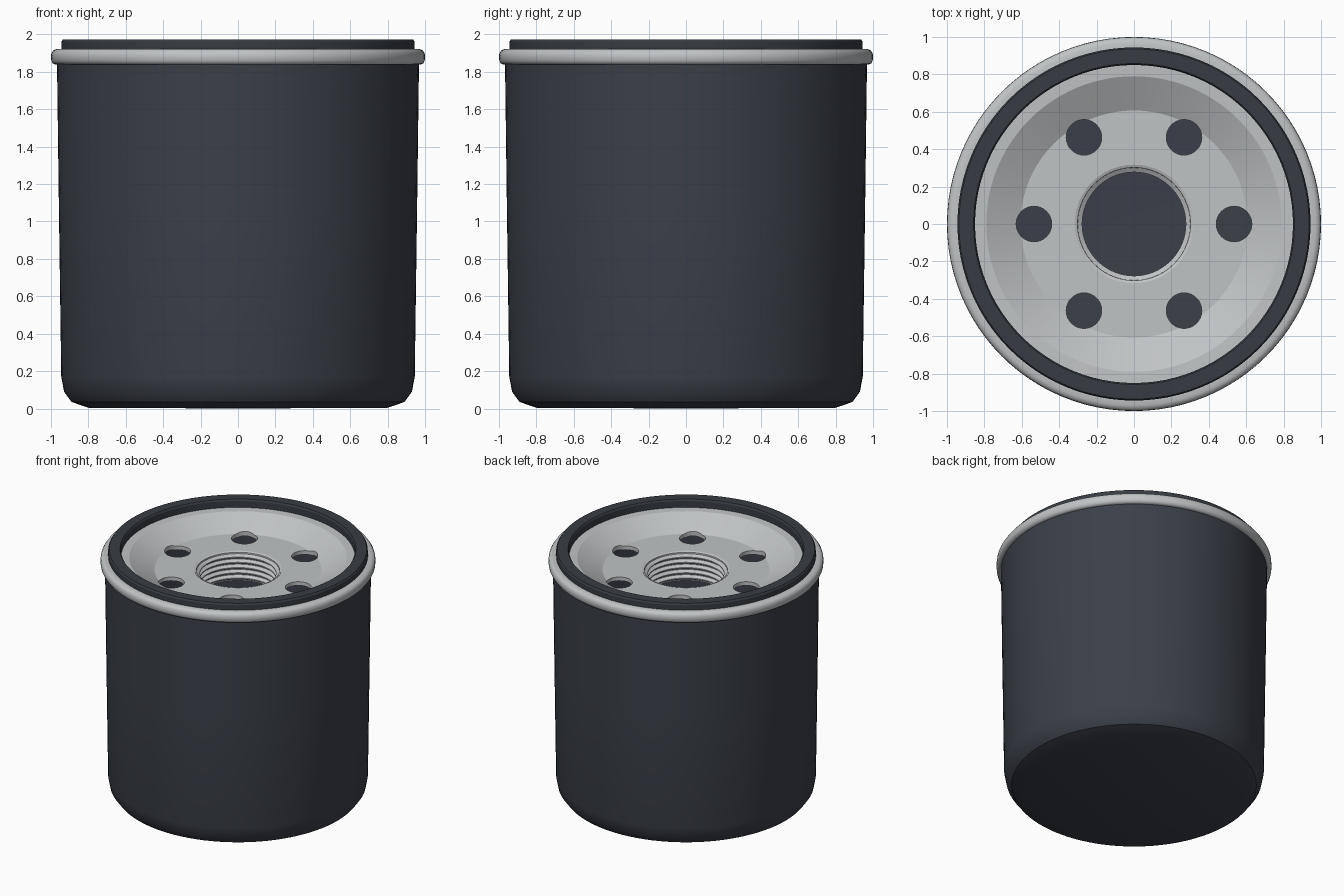
import bpy
import bmesh
import math
from mathutils import Matrix, Vector

STEPS = 96

cube = bpy.data.objects.get("Cube")
if cube:
    bpy.data.objects.remove(cube, do_unlink=True)


def make_material(name, rgb, roughness):
    mat = bpy.data.materials.new(name)
    mat.use_nodes = True
    color = (*rgb, 1.0)
    mat.diffuse_color = color
    bsdf = mat.node_tree.nodes["Principled BSDF"]
    bsdf.inputs["Base Color"].default_value = color
    bsdf.inputs["Roughness"].default_value = roughness
    return mat


dark_paint = make_material("dark blue-grey paint", (0.043, 0.050, 0.065), 0.5)
rubber = make_material("black rubber", (0.039, 0.046, 0.056), 0.7)
steel = make_material("light steel", (0.53, 0.55, 0.56), 0.4)


def make_object(name, bm, mat):
    bmesh.ops.recalc_face_normals(bm, faces=bm.faces)
    mesh = bpy.data.meshes.new(name)
    bm.to_mesh(mesh)
    bm.free()
    mesh.materials.append(mat)
    obj = bpy.data.objects.new(name, mesh)
    bpy.context.collection.objects.link(obj)
    return obj


def lathe(name, profile, mat, closed=True):
    """Revolve a radius/height profile around the z axis."""
    bm = bmesh.new()
    verts = [bm.verts.new((r, 0, z)) for r, z in profile]
    edges = [bm.edges.new(pair) for pair in zip(verts, verts[1:])]
    if closed:
        edges.append(bm.edges.new((verts[-1], verts[0])))
    bmesh.ops.spin(bm, geom=verts + edges, cent=(0, 0, 0), axis=(0, 0, 1),
                   angle=math.tau, steps=STEPS, use_duplicate=False)
    bmesh.ops.remove_doubles(bm, verts=bm.verts, dist=0.0001)
    return make_object(name, bm, mat)


def activate(obj):
    bpy.ops.object.select_all(action="DESELECT")
    obj.select_set(True)
    bpy.context.view_layer.objects.active = obj


def smooth(obj, degrees):
    activate(obj)
    bpy.ops.object.shade_smooth_by_angle(angle=math.radians(degrees))


# Hollow canister with a rounded base and a slight taper
canister = lathe("canister", [
    (0, 0), (0.80, 0.004), (0.89, 0.035), (0.93, 0.09), (0.945, 0.17),
    (0.958, 1.1), (0.968, 1.87), (0.93, 1.87), (0.91, 0.17),
    (0.80, 0.05), (0, 0.04)], dark_paint, closed=False)
smooth(canister, 32)

# Rolled seam around the top edge
seam_rim = lathe("seam_rim", [
    (0.94, 1.838), (0.975, 1.838), (0.99, 1.845), (0.998, 1.86),
    (1.0, 1.88), (0.998, 1.9), (0.988, 1.915), (0.97, 1.922),
    (0.94, 1.922)], steel)
smooth(seam_rim, 40)

# Dished end plate with a flat centre
end_plate = lathe("end_plate", [
    (0.317, 1.81), (0.607, 1.81), (0.79, 1.908), (0.95, 1.915),
    (0.95, 1.885), (0.80, 1.875), (0.617, 1.78), (0.317, 1.78)], steel)

# Six inlet holes through the plate
bm = bmesh.new()
for i in range(6):
    spot = Matrix.Rotation(i * math.tau / 6, 3, "Z") @ Vector((0.535, 0, 1.83))
    bmesh.ops.create_cone(bm, cap_ends=True, segments=32, radius1=0.095,
                          radius2=0.095, depth=0.3,
                          matrix=Matrix.Translation(spot))
hole_cutter = make_object("hole_cutter", bm, steel)
hole_cutter.hide_render = True
cut = end_plate.modifiers.new("inlet_holes", "BOOLEAN")
cut.operation = "DIFFERENCE"
cut.solver = "EXACT"
cut.object = hole_cutter
activate(end_plate)
bpy.ops.object.modifier_apply(modifier=cut.name)
bpy.data.objects.remove(hole_cutter, do_unlink=True)
smooth(end_plate, 22)

# Threaded outlet collar: bevelled mouth and repeated ridges
collar_profile = [(0.317, 1.812), (0.302, 1.806)]
pitch = 0.042
for i in range(5):
    top = 1.795 - i * pitch
    collar_profile += [(0.301, top), (0.277, top - 0.015),
                       (0.277, top - 0.023), (0.301, top - 0.038)]
collar_profile += [(0.301, 1.58), (0.317, 1.58)]
threaded_collar = lathe("threaded_collar", collar_profile, steel)
smooth(threaded_collar, 25)

# Rubber sealing ring
gasket = lathe("gasket", [
    (0.85, 1.90), (0.85, 1.962), (0.858, 1.974), (0.936, 1.974),
    (0.944, 1.962), (0.944, 1.90)], rubber)
smooth(gasket, 30)
